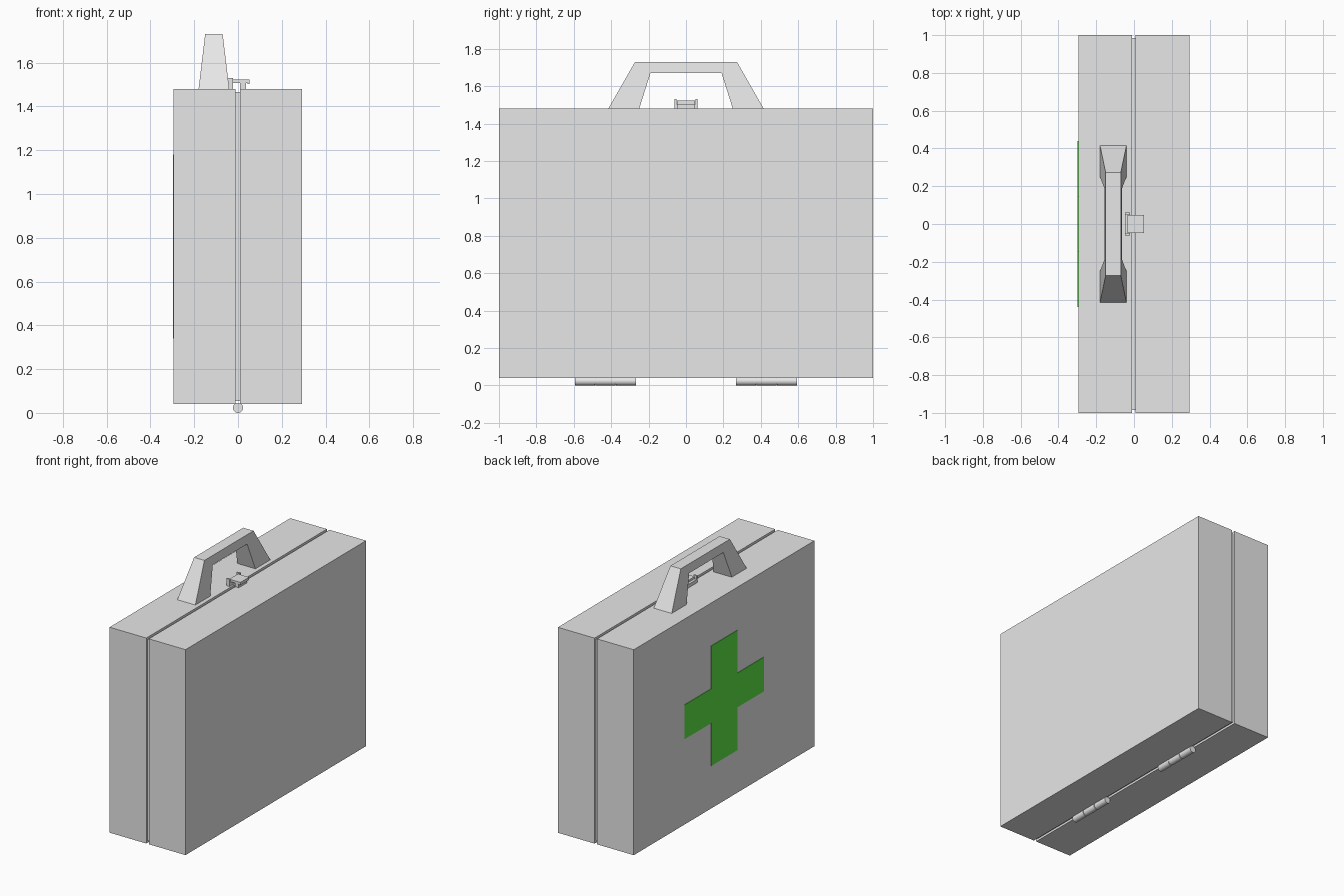
import bpy, bmesh, math

if "Cube" in bpy.data.objects:
    bpy.data.objects.remove(bpy.data.objects["Cube"])


def material(name, rgb):
    m = bpy.data.materials.new(name)
    m.diffuse_color = (*rgb, 1)
    m.use_nodes = True
    m.node_tree.nodes["Principled BSDF"].inputs["Base Color"].default_value = m.diffuse_color
    return m


GREY = material("light grey", (0.8, 0.8, 0.8))
GREEN = material("green", (0.11, 0.81, 0.06))


def finish(name, bm, mat):
    bmesh.ops.recalc_face_normals(bm, faces=bm.faces)
    me = bpy.data.meshes.new(name)
    bm.to_mesh(me)
    bm.free()
    me.materials.append(mat)
    ob = bpy.data.objects.new(name, me)
    bpy.context.collection.objects.link(ob)
    return ob


def box(name, x, y, z):
    bm = bmesh.new()
    bmesh.ops.create_cube(bm, size=1)
    for v in bm.verts:
        v.co = [r[0] + (c + 0.5) * (r[1] - r[0]) for c, r in zip(v.co, (x, y, z))]
    return finish(name, bm, GREY)


def extrude_yz(name, pts, x0, x1, mat):
    """Extrude a closed (y, z) outline along x."""
    bm = bmesh.new()
    f = bm.faces.new([bm.verts.new((x0, y, z)) for y, z in pts])
    r = bmesh.ops.extrude_face_region(bm, geom=[f])
    for v in r["geom"]:
        if isinstance(v, bmesh.types.BMVert):
            v.co.x = x1
    return finish(name, bm, mat)


# Case halves with a recessed lip closing the seam
box("case_back_half", (-0.295, -0.011), (-1, 1), (0.04, 1.48))
box("case_lid_half", (0.009, 0.293), (-1, 1), (0.04, 1.48))
box("seam_lip", (-0.02, 0.02), (-0.985, 0.985), (0.055, 1.465))

# Handle: flat arch outline, tapering in thickness towards the top
half = [(0.415, 1.48), (0.272, 1.73)]
inner = [(0.19, 1.67), (0.25, 1.48)]
outline = (half + [(-y, z) for y, z in reversed(half)]
           + [(-y, z) for y, z in reversed(inner)] + inner)
handle = extrude_yz("handle", outline, -1, 1, GREY)
for v in handle.data.vertices:
    v.co.x = -0.11 + v.co.x * (0.07 - 0.03 * (v.co.z - 1.48) / 0.25)

# Latch: bracket with two ears, flap and catch
box("latch_bracket", (-0.047, -0.022), (-0.05, 0.05), (1.48, 1.505))
for s in (-1, 1):
    box("latch_ear", (-0.047, -0.022), sorted((s * 0.05, s * 0.062)), (1.48, 1.53))
box("latch_flap", (-0.034, 0.052), (-0.048, 0.048), (1.508, 1.523))
box("latch_flap_lip", (0.043, 0.052), (-0.048, 0.048), (1.503, 1.515))
box("latch_catch", (0.01, 0.037), (-0.045, 0.045), (1.48, 1.51))

# Hinges: three knuckles each on a thinner pin
for s in (-1, 1):
    parts = [("hinge_knuckle", s * (0.43 + i * 0.11), 0.106, 0.023) for i in (-1, 0, 1)]
    parts.append(("hinge_pin", s * 0.43, 0.31, 0.018))
    for name, y, length, r in parts:
        bpy.ops.mesh.primitive_cylinder_add(vertices=32, radius=r, depth=length,
                                            location=(0, y, 0.023),
                                            rotation=(math.pi / 2, 0, 0))
        ob = bpy.context.object
        ob.name = name
        ob.data.materials.append(GREY)
        bpy.ops.object.shade_smooth_by_angle(angle=math.radians(40))

# Green cross plate on the -x side
L, W, H, T, C = 0.44, 0.145, 0.42, 0.12, 0.76
quarter = [(L, T), (W, T), (W, H)]
cross = (quarter + [(-y, z) for y, z in reversed(quarter)]
         + [(-y, -z) for y, z in quarter] + [(y, -z) for y, z in reversed(quarter)])
extrude_yz("green_cross", [(y, z + C) for y, z in cross], -0.298, -0.294, GREEN)
